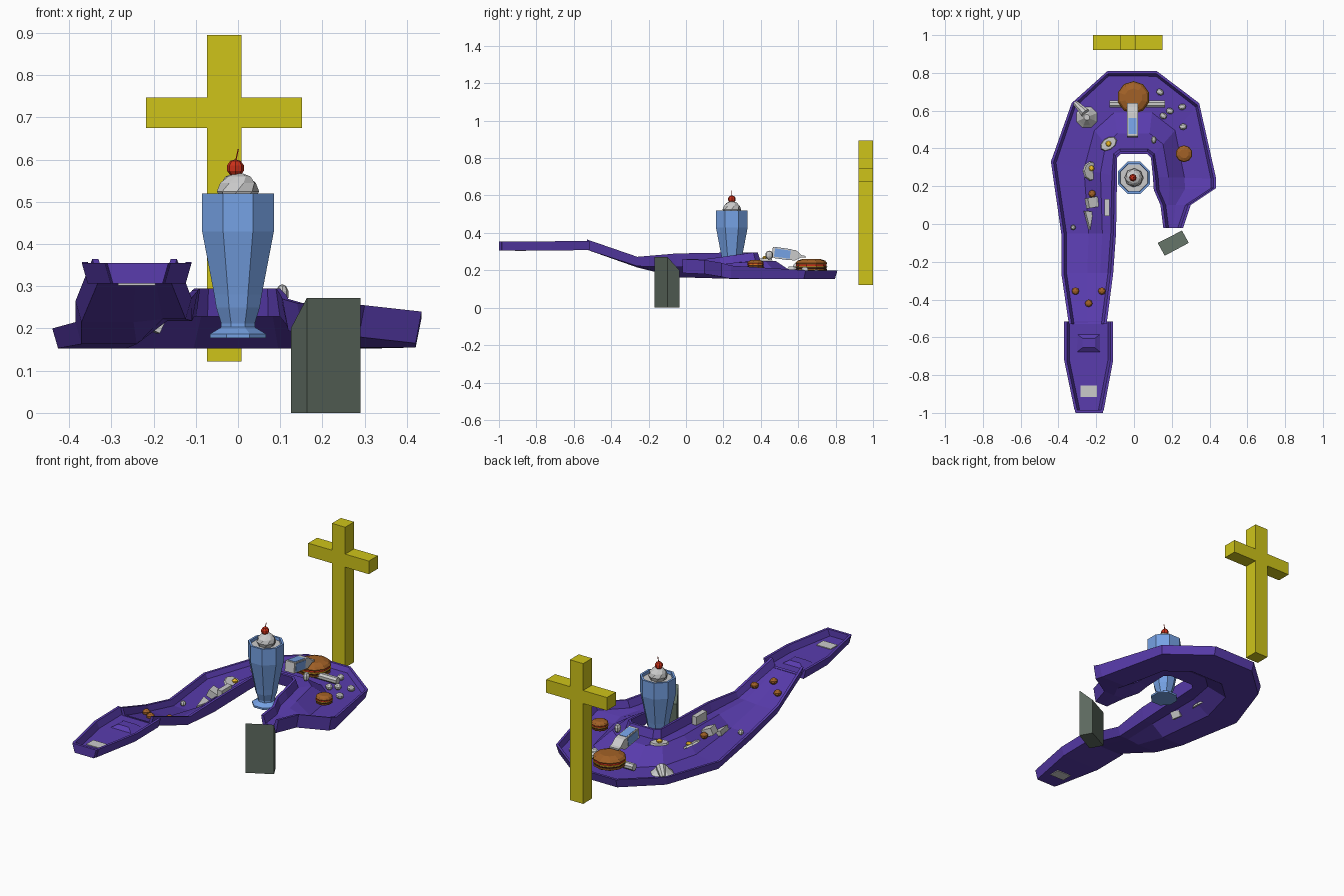
import bpy, bmesh, math
from math import sin, cos, pi, radians
from mathutils import Vector, Matrix, Euler
from mathutils.bvhtree import BVHTree

if "Cube" in bpy.data.objects:
    bpy.data.objects.remove(bpy.data.objects["Cube"])

COLORS = {"purple": (.10, .045, .42), "yellow": (.62, .55, .01), "blue": (.18, .36, .78),
          "green": (.11, .145, .115), "bun": (.36, .12, .02), "red": (.60, .03, .01),
          "cheese": (.85, .5, .02), "patty": (.08, .03, .01)}
MATS = {}
for n, c in COLORS.items():
    MATS[n] = bpy.data.materials.new(n)
    MATS[n].diffuse_color = (*c, 1)


def finish(name, bm, mat=None):
    bmesh.ops.recalc_face_normals(bm, faces=bm.faces)
    me = bpy.data.meshes.new(name)
    bm.to_mesh(me)
    bm.free()
    ob = bpy.data.objects.new(name, me)
    bpy.context.collection.objects.link(ob)
    if mat:
        me.materials.append(MATS[mat])
    return ob


def loft(name, rings, mat=None, M=Matrix()):
    """Skin closed rings of points and cap both ends."""
    bm = bmesh.new()
    R = [[bm.verts.new(M @ Vector(p)) for p in r] for r in rings]
    for a, b in zip(R, R[1:]):
        for i in range(len(a)):
            j = (i + 1) % len(a)
            bm.faces.new((a[i], a[j], b[j], b[i]))
    bm.faces.new(R[0][::-1])
    bm.faces.new(R[-1])
    return finish(name, bm, mat)


def place(loc, rot=(0, 0, 0)):
    return Matrix.Translation(loc) @ Euler([radians(a) for a in rot]).to_matrix().to_4x4()


def lathe(name, prof, loc, mat=None, n=8, rot=(0, 0, 0), twist=0, sx=1):
    rings = [[(sx * r * cos(2 * pi * (i + .5) / n + k * twist), r * sin(2 * pi * (i + .5) / n + k * twist), z)
              for i in range(n)] for k, (r, z) in enumerate(prof)]
    return loft(name, rings, mat, place(loc, rot))


def box(name, size, loc, rot=(0, 0, 0), mat=None, taper=1):
    x, y, z = (s / 2 for s in size)
    ring = [(-1, -1), (1, -1), (1, 1), (-1, 1)]
    return loft(name, [[(a * x, b * y, -z) for a, b in ring],
                       [(a * x * taper, b * y * taper, z) for a, b in ring]], mat, place(loc, rot))


def ball(name, r, loc, mat=None, scale=(1, 1, 1), rot=(0, 0, 0)):
    bm = bmesh.new()
    bmesh.ops.create_uvsphere(bm, u_segments=8, v_segments=5, radius=r,
                              matrix=place(loc, rot) @ Matrix.Diagonal((*scale, 1)))
    return finish(name, bm, mat)


def track(name, stations):
    """Two-level trough: outer floor, sloped step, raised inner floor, rims each side."""
    rings = []
    for ox, oy, ix, iy, lo, hi, rl, rh, d in stations:
        O, I = Vector((ox, oy)), Vector((ix, iy))
        w = .014 / (I - O).length
        prof = [(0, lo + rl), (w, lo + rl), (2 * w, lo), (.5, lo), (.75, hi), (1 - 2 * w, hi),
                (1 - w, hi + rh), (1, hi + rh), (1 - w, hi - d), (.75, hi - d), (.5, lo - d), (w, lo - d)]
        rings.append([(*O.lerp(I, t), z) for t, z in prof])
    return loft(name, rings, "purple")


# Curved counter: descends from the front, hooks round the back
main = track("curved_counter", [
    (-.345, -.53, -.145, -.53, .325, .325, .04, .04, .015),
    (-.385, -.26, -.11, -.26, .235, .242, .03, .03, .02),
    (-.385, -.05, -.095, -.05, .185, .24, .03, .05, .022),
    (-.44, .33, -.09, .25, .175, .25, .025, .045, .022),
    (-.33, .64, -.09, .35, .175, .25, .025, .045, .022),
    (-.14, .81, -.07, .37, .175, .25, .025, .045, .022),
    (.12, .81, .07, .37, .175, .25, .025, .045, .022),
    (.345, .64, .09, .35, .175, .25, .025, .045, .022),
    (.435, .24, .10, .25, .185, .24, .04, .04, .03),
    (.435, .19, .105, .18, .20, .23, .04, .04, .035),
    (.30, .10, .14, .10, .215, .22, .04, .04, .035),
    (.26, -.02, .155, -.02, .22, .22, .04, .04, .035)])
# Front landing with a closed nose
track("front_landing", [
    (-.37, -.515, -.11, -.515, .322, .322, .036, .036, .014),
    (-.37, -.72, -.11, -.72, .32, .32, .035, .035, .014),
    (-.315, -.985, -.16, -.985, .32, .32, .035, .035, .014),
    (-.313, -.986, -.162, -.986, .355, .355, 0, 0, .049),
    (-.31, -1, -.165, -1, .355, .355, 0, 0, .049)])
box("landing_ramp", (.13, .10, .02), (-.24, -.63, .328), mat="purple", taper=.5)
box("landing_plate", (.088, .06, .022), (-.24, -.885, .313))

tree = BVHTree.FromPolygons([v.co[:] for v in main.data.vertices],
                            [p.vertices[:] for p in main.data.polygons])


def on(x, y, h=0):
    """Point lying h above the counter surface."""
    hit = tree.ray_cast(Vector((x, y, 2)), Vector((0, 0, -1)))[0]
    return (x, y, (hit.z if hit else .2) + h)


# Cross behind
outline = [(-.073, .122), (.008, .122), (.008, .675), (.152, .675), (.152, .747), (.008, .747), (.008, .895),
           (-.073, .895), (-.073, .747), (-.218, .747), (-.218, .675), (-.073, .675)]
loft("cross", [[(x, y, z) for x, z in outline] for y in (.922, 1)], "yellow")

# Slanted-top block at the end of the hook
foot = [(.125, -.10, .20), (.254, -.035, .20), (.29, -.10, .272), (.163, -.168, .272)]
loft("end_block", [[(x, y, 0) for x, y, z in foot], foot], "green")

# Sundae glass with cream and cherry
G = (0, .245, 0)
lathe("sundae_glass", [(.072, .177), (.072, .187), (.043, .203), (.043, .212), (.056, .25), (.061, .28),
                       (.092, .43), (.092, .52), (.080, .52), (.078, .502)], G, "blue")
lathe("glass_filling", [(.077, .495), (.077, .506)], G)
lathe("whipped_cream", [(.042, .505), (.05, .525), (.044, .545), (.03, .56), (.012, .567)], G, twist=.35)
ball("cherry", .021, (-.006, .245, .58), "red")
lathe("cherry_stem", [(.002, 0), (.002, .032)], (-.006, .245, .594), "red", n=4, rot=(0, 12, 0))


def burger(name, x, y, z, r, h):
    layers = [("bottom_bun", "bun", [(.9, 0), (1, .08), (1, .2)]),
              ("patty", "patty", [(.94, .2), (.98, .28), (.94, .38)]),
              ("cheese", "cheese", [(1.02, .38), (1.02, .44)]),
              ("tomato", "red", [(.96, .44), (.96, .56)]),
              ("top_bun", "bun", [(.95, .56), (1, .66), (.88, .85), (.55, 1)])]
    for part, mat, prof in layers:
        lathe(f"{name}_{part}", [(a * r, b * h) for a, b in prof], (x, y, z), mat, n=10)


burger("large_burger", -.003, .67, .195, .085, .066)
burger("small_burger", .265, .372, .21, .044, .045)

# Rolled tube under the large burger and tipped milk carton
lathe("tube", [(.019, -.148), (.019, .148)], (.017, .635, .20), rot=(0, 90, 0))
C = place((-.008, .545, .285), (-8, 0, 0))
sec = lambda y, h: [(-.028, y, -h), (.028, y, -h), (.028, y, h), (-.028, y, h)]
loft("milk_carton", [sec(-.085, .028), sec(.04, .028), sec(.075, .005), sec(.095, .005)], None, C)
for s in (1, -1):
    box("carton_label", (.044, .085, .003), C @ Vector((0, -.03, s * .0285)), (-8, 0, 0), "blue")
    box("carton_side_label", (.003, .085, .044), C @ Vector((s * .0285, -.03, 0)), (-8, 0, 0), "blue")

# Tipped cup with spilled heap
lathe("spilled_heap", [(.06, 0), (.045, .014), (.016, .045)], (-.25, .565, .175))
lathe("tipped_cup", [(.015, -.04), (.026, .04)], (-.285, .615, .205), rot=(70, 0, 45))

# Fried eggs
for x, y, r, sx, rot in [(-.225, .28, .052, 1, (0, 30, 0)), (-.135, .425, .032, 1.55, (0, 0, 35))]:
    p = on(x, y, .006)
    lathe("egg_white", [(r, -.004), (r * .9, .006)], p, n=9, rot=rot, sx=sx)
    ball("egg_yolk", .016, (x, y + .015 * (r > .04), p[2] + .01), "cheese", (1, 1, .7))

# Scattered pieces and bean-like balls
for x, y in [(.138, .698), (.255, .62), (.19, .598), (.155, .572), (.26, .515)]:
    ball("pale_pebble", .018, on(x, y, .014), scale=(1, 1.2, .9), rot=(0, 0, 40 * x * 10))
ball("inner_pebble", .022, (.105, .445, .281), scale=(.7, 1, 1.1))
ball("side_pebble", .015, on(-.322, -.018, .012))
for x, y in [(-.31, -.355), (-.17, -.355), (-.24, -.42), (-.222, .16)]:
    ball("brown_ball", .021, on(x, y, .013), "bun", (1, 1, .8))
box("small_block", (.075, .055, .04), on(-.215, .115, .014), (0, 25, 10))
box("upright_card", (.028, .09, .05), on(-.143, .088, .022))
tri = [(-.022, .045), (.022, .04), (.006, -.055)]
loft("wedge_slice", [[(x, y, z) for x, y in tri] for z in (-.012, .014)], None,
     place(on(-.242, .025, .012), (0, 20, 0)))

for m in bpy.data.materials:
    if m.users and not m.is_grease_pencil:
        m.use_nodes = True
        m.node_tree.nodes["Principled BSDF"].inputs["Base Color"].default_value = m.diffuse_color
